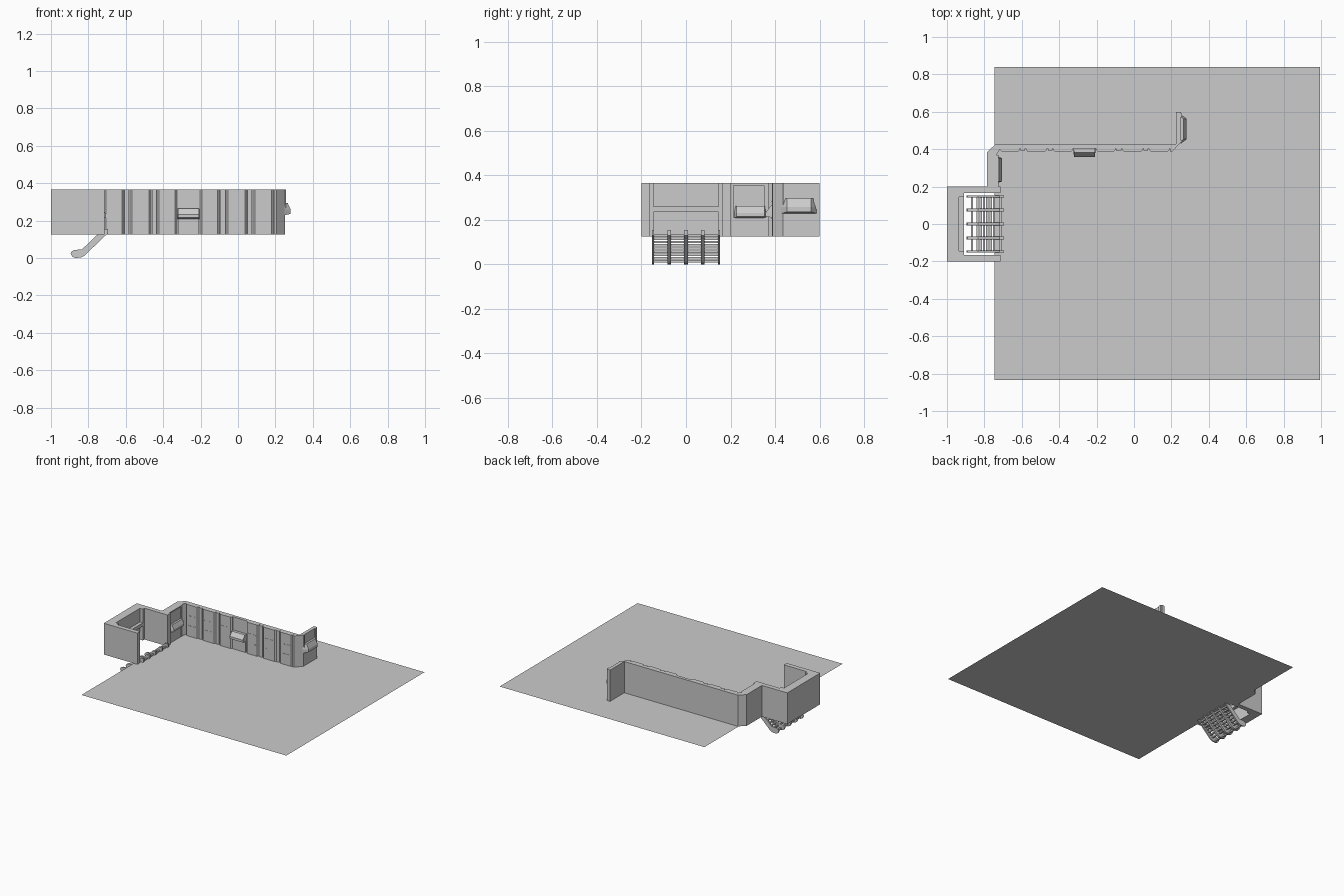
import bpy, bmesh
from mathutils import Vector

if "Cube" in bpy.data.objects:
    bpy.data.objects.remove(bpy.data.objects["Cube"])

Z0, Z1 = 0.125, 0.365   # floor level and wall top

grey = bpy.data.materials.new("light_grey")
grey.diffuse_color = (0.6, 0.6, 0.6, 1)
grey.use_nodes = True
grey.node_tree.nodes["Principled BSDF"].inputs["Base Color"].default_value = grey.diffuse_color


def finish(name, bm):
    bmesh.ops.recalc_face_normals(bm, faces=bm.faces)
    me = bpy.data.meshes.new(name)
    bm.to_mesh(me)
    bm.free()
    me.materials.append(grey)
    ob = bpy.data.objects.new(name, me)
    bpy.context.collection.objects.link(ob)
    return ob


def add_prism(bm, pts, lo, hi, axis="z"):
    """Extrude a 2D outline; axis z uses (x, y) points, axis y uses (x, z) points."""
    def place(p, h):
        return (p[0], p[1], h) if axis == "z" else (p[0], h, p[1])
    a = [bm.verts.new(place(p, lo)) for p in pts]
    b = [bm.verts.new(place(p, hi)) for p in pts]
    bm.faces.new(a[::-1])
    bm.faces.new(b)
    n = len(pts)
    for i in range(n):
        j = (i + 1) % n
        bm.faces.new((a[i], a[j], b[j], b[i]))


def add_box(bm, x0, x1, y0, y1, z0, z1):
    add_prism(bm, [(x0, y0), (x1, y0), (x1, y1), (x0, y1)], z0, z1)


def console(name, origin, along, out, half, depth, z0, z1, taper):
    """Sloped control desk hung on a wall."""
    bm = bmesh.new()
    o, u, d = Vector(origin), Vector(along), Vector(out)
    lip = z0 + (z1 - z0) * 0.45
    for s in (-1, 1):
        for w, e, z in ((half, 0, z0), (half, 0, lip), (half * (1 + taper) / 2, 0, z1),
                        (half * taper, depth, z0 + 0.008), (half * taper, depth, lip),
                        (half * taper, depth * 0.5, z1)):
            bm.verts.new(o + u * s * w + d * e + Vector((0, 0, z)))
    bmesh.ops.convex_hull(bm, input=bm.verts)
    bmesh.ops.dissolve_limit(bm, angle_limit=0.02, verts=bm.verts, edges=bm.edges)
    finish(name, bm)


# Floor sheet
bm = bmesh.new()
bm.faces.new([bm.verts.new((x, y, Z0)) for x, y in
              ((-0.745, -0.835), (0.995, -0.835), (0.995, 0.84), (-0.745, 0.84))])
ob = finish("floor", bm)

# Entrance bay: U-shaped block, back wall thickened around two recessed panels
bm = bmesh.new()
add_prism(bm, [(-1, -0.2), (-0.715, -0.2), (-0.715, -0.165), (-0.935, -0.165),
               (-0.935, 0.165), (-0.715, 0.165), (-0.715, 0.2), (-1, 0.2)], Z0, Z1)
finish("entrance_bay", bm)
bm = bmesh.new()
add_box(bm, -0.935, -0.91, -0.145, 0.145, 0.235, 0.26)
for s in (-1, 1):
    add_box(bm, -0.935, -0.91, min(s * 0.145, s * 0.165), max(s * 0.145, s * 0.165), Z0, Z1)
finish("entrance_back_frame", bm)

# Ramp side rails
rail = [(-0.895, 0.022), (-0.885, 0.006), (-0.87, 0), (-0.84, 0.002), (-0.82, 0.012),
        (-0.715, 0.115), (-0.695, 0.13), (-0.695, 0.155), (-0.72, 0.155),
        (-0.835, 0.045), (-0.875, 0.043), (-0.89, 0.035)]
bm = bmesh.new()
rails = (-0.148, -0.076, 0.0, 0.076, 0.148)
for y in rails:
    w = 0.005 if abs(y) > 0.1 else 0.008
    add_prism(bm, rail, y - w, y + w, "y")
finish("ramp_rails", bm)

# Ramp treads between the rails
bm = bmesh.new()
for a, b in zip(rails, rails[1:]):
    for i in range(9):
        x, z = -0.872 + i * 0.0175, 0.008 + i * 0.0145
        x += 0.012 if i else 0
        add_box(bm, x, x + 0.012, a, b, z, z + 0.011)
finish("ramp_treads", bm)

# Continuous wall with left return, long run and right return
bm = bmesh.new()
add_prism(bm, [(-0.785, 0.2), (-0.735, 0.2), (-0.735, 0.37), (-0.715, 0.403), (0.193, 0.403),
               (0.193, 0.388), (0.205, 0.388), (0.25, 0.437), (0.25, 0.6), (0.225, 0.6),
               (0.225, 0.427), (-0.74, 0.427), (-0.785, 0.385)], Z0, Z1)
finish("main_wall", bm)

# Wall panels with chamfered sides, and the plain pillars between them
spans = [(-0.716, -0.61), (-0.578, -0.465), (-0.433, -0.326),
         (-0.203, -0.10), (-0.064, 0.048), (0.08, 0.19)]
bm = bmesh.new()
for a, b in spans:
    add_prism(bm, [(a, 0.405), (a, 0.397), (a + 0.01, 0.386), (b - 0.01, 0.386),
                   (b, 0.397), (b, 0.405)], Z0, Z1)
finish("wall_panels", bm)
bm = bmesh.new()
for a, b in ((-0.606, -0.582), (-0.461, -0.437), (-0.096, -0.068), (0.052, 0.076)):
    add_box(bm, a, b, 0.392, 0.405, Z0, Z1)
finish("wall_pillars", bm)

# Small vent slots on each panel
bm = bmesh.new()
for a, b in spans:
    c = (a + b) / 2
    for z in (0.205, 0.28):
        for s in (-1, 1):
            add_box(bm, c + s * 0.02 - 0.012, c + s * 0.02 + 0.012, 0.3845, 0.388, z, z + 0.004)
finish("vent_slots", bm)

# Middle bay: low backing panel and desk
bm = bmesh.new()
add_box(bm, -0.32, -0.209, 0.392, 0.405, Z0, 0.21)
finish("middle_lower_panel", bm)
console("middle_console", (-0.265, 0.405, 0), (1, 0, 0), (0, -1, 0), 0.06, 0.047, 0.207, 0.264, 0.93)

# Left return: window frame, lower panel and desk
bm = bmesh.new()
for a, b in ((0.2, 0.213), (0.35, 0.37)):
    add_box(bm, -0.737, -0.725, a, b, Z0, Z1)
add_box(bm, -0.737, -0.728, 0.213, 0.35, Z0, 0.21)
add_box(bm, -0.737, -0.725, 0.213, 0.35, 0.355, Z1)
finish("left_return_frame", bm)
console("left_console", (-0.735, 0.29, 0), (0, 1, 0), (1, 0, 0), 0.073, 0.03, 0.207, 0.262, 0.85)

# Right return: upper frame posts, lower panel and desk
bm = bmesh.new()
for a, b in ((0.437, 0.447), (0.572, 0.592)):
    add_box(bm, 0.249, 0.256, a, b, 0.25, Z1)
finish("right_return_frame", bm)
console("right_console", (0.248, 0.508, 0), (0, 1, 0), (1, 0, 0), 0.08, 0.034, 0.228, 0.295, 0.68)
